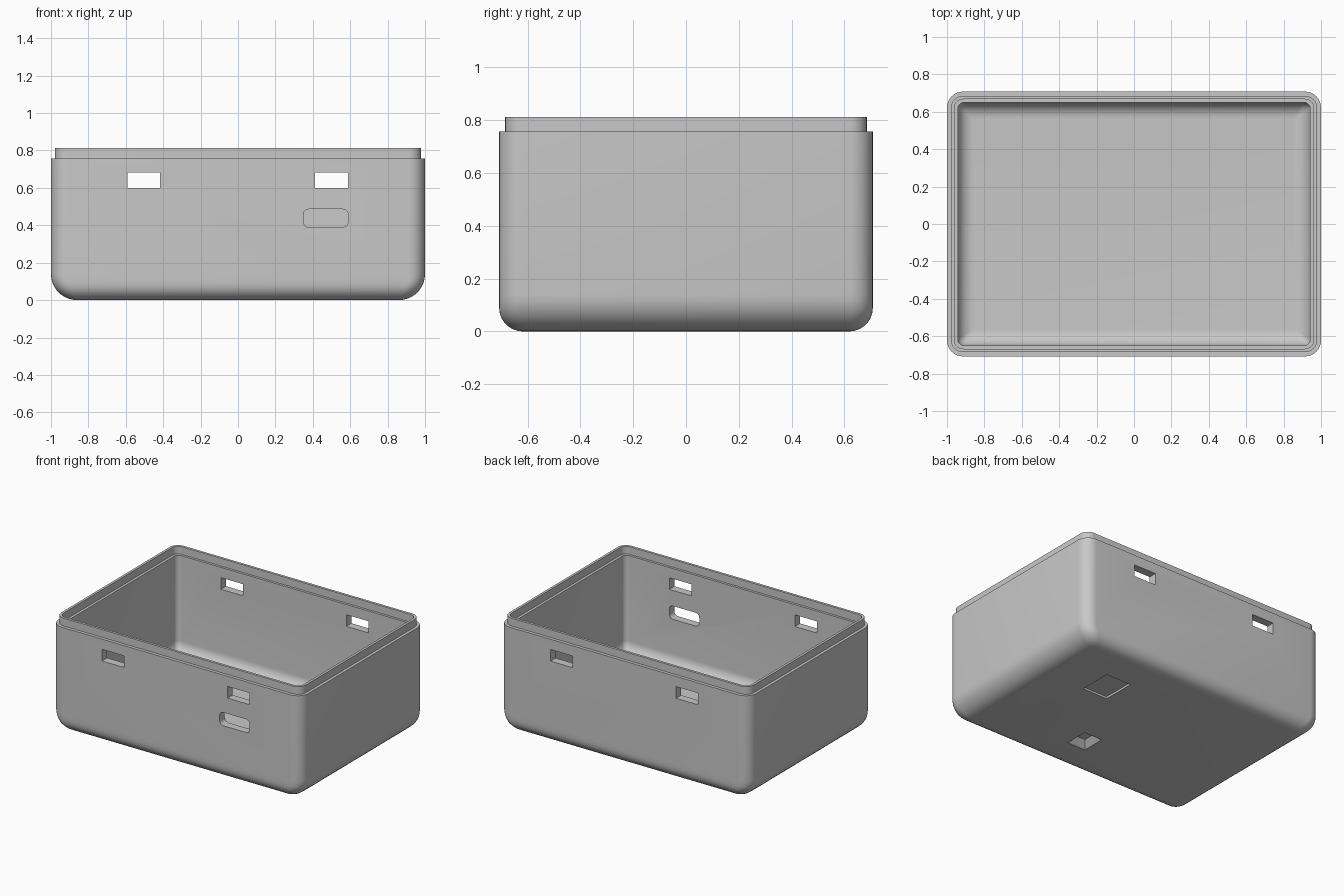
import bpy, bmesh
from math import sin, cos, pi, sqrt, radians

cube = bpy.data.objects.get("Cube")
if cube:
    bpy.data.objects.remove(cube, do_unlink=True)

grey = bpy.data.materials.new("light_grey")
grey.use_nodes = True
colour = (0.58, 0.58, 0.58, 1)
grey.diffuse_color = colour
grey.node_tree.nodes["Principled BSDF"].inputs["Base Color"].default_value = colour


def outline(hx, hy, r, steps=8):
    """Rounded rectangle, counter-clockwise."""
    pts = []
    for k, (sx, sy) in enumerate([(1, 1), (-1, 1), (-1, -1), (1, -1)]):
        for i in range(steps + 1):
            a = (k + i / steps) * pi / 2
            pts.append((sx * (hx - r) + r * cos(a), sy * (hy - r) + r * sin(a)))
    return pts


def fillet(z, r):
    """Fraction of a bottom fillet reached at height z."""
    t = max(0, (r - z) / r)
    return sqrt(max(0, 1 - t * t))


def tub_levels(hx, hy, r, floor, rx, ry, top, steps=9):
    """Sections of a rounded tub, from its floor to its top."""
    levels = []
    high = max(rx, ry)
    for i in range(steps + 1):
        z = high * (1 - cos(i / steps * pi / 2))
        fx, fy = fillet(z, rx), fillet(z, ry)
        levels.append((hx - rx * (1 - fx), hy - ry * (1 - fy),
                       r * (0.25 + 0.75 * fy), floor + z))
    return levels + [(hx, hy, r, top)]


def loft(name, levels):
    bm = bmesh.new()
    rings = [[bm.verts.new((x, y, z)) for x, y in outline(hx, hy, r)]
             for hx, hy, r, z in levels]
    for a, b in zip(rings, rings[1:]):
        n = len(a)
        for i in range(n):
            j = (i + 1) % n
            bm.faces.new((a[i], a[j], b[j], b[i]))
    bm.faces.new(rings[0][::-1])
    bm.faces.new(rings[-1])
    bmesh.ops.recalc_face_normals(bm, faces=bm.faces[:])
    mesh = bpy.data.meshes.new(name)
    bm.to_mesh(mesh)
    bm.free()
    obj = bpy.data.objects.new(name, mesh)
    bpy.context.collection.objects.link(obj)
    mesh.materials.append(grey)
    return obj


# Enclosure: outer shell, raised lip, inner ledge and thin-walled cavity
SHOULDER, RIM = 0.757, 0.813
shell = tub_levels(1.0, 0.708, 0.086, 0, 0.14, 0.09, SHOULDER)
lip = [(0.979, 0.685, 0.065, SHOULDER), (0.979, 0.685, 0.065, RIM),
       (0.961, 0.667, 0.047, RIM), (0.961, 0.667, 0.047, SHOULDER)]
cavity = tub_levels(0.942, 0.65, 0.035, 0.056, 0.085, 0.085, SHOULDER)
box = loft("enclosure", shell + lip + cavity[::-1])


def cut(hx, hy, r, depth, location, upright=False, taper=1):
    """Cut a rounded rectangular opening, centred on location."""
    wide = 2 - taper
    cutter = loft("cutter", [(hx * wide, hy * wide, r, -depth / 2),
                             (hx * taper, hy * taper, r, depth / 2)])
    cutter.location = location
    cutter.hide_render = True
    if upright:
        cutter.rotation_euler.x = pi / 2
    mod = box.modifiers.new("opening", 'BOOLEAN')
    mod.operation = 'DIFFERENCE'
    mod.solver = 'EXACT'
    mod.object = cutter
    bpy.context.view_layer.objects.active = box
    bpy.ops.object.modifier_apply(modifier=mod.name)
    bpy.data.objects.remove(cutter, do_unlink=True)


# Latch slots through front and back walls
for x in (-0.504, 0.5):
    for y in (-0.68, 0.68):
        cut(0.088, 0.042, 0.001, 0.2, (x, y, 0.641), True)

# Rounded connector port in the front wall
cut(0.12, 0.048, 0.03, 0.2, (0.469, -0.68, 0.438), True)

# Blind recesses in the underside, one shallow and one tapered
cut(0.1, 0.12, 0.001, 0.03, (0.466, 0.278, 0))
cut(0.073, 0.085, 0.001, 0.09, (0.118, -0.36, 0), taper=0.5)

bpy.ops.object.select_all(action='DESELECT')
box.select_set(True)
bpy.context.view_layer.objects.active = box
bpy.ops.object.shade_smooth_by_angle(angle=radians(30))
